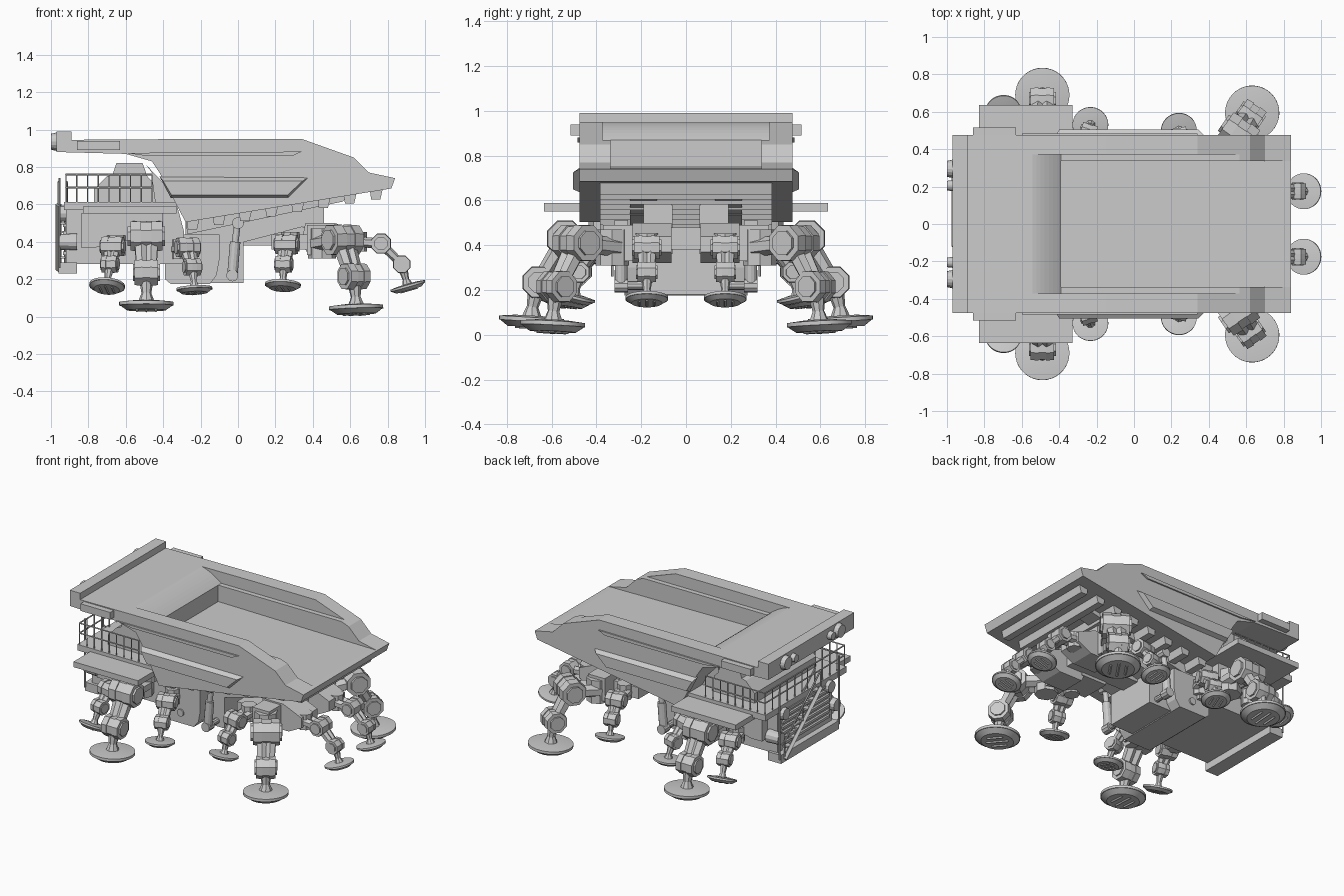
import bpy, bmesh, math
from mathutils import Vector, Matrix

if "Cube" in bpy.data.objects:
    bpy.data.objects.remove(bpy.data.objects["Cube"])

V = Vector

def finish(name, bm, mirror=False, smooth=0):
    bmesh.ops.recalc_face_normals(bm, faces=bm.faces)
    me = bpy.data.meshes.new(name)
    bm.to_mesh(me)
    bm.free()
    ob = bpy.data.objects.new(name, me)
    bpy.context.collection.objects.link(ob)
    bpy.ops.object.select_all(action='DESELECT')
    ob.select_set(True)
    bpy.context.view_layer.objects.active = ob
    if smooth:
        bpy.ops.object.shade_smooth_by_angle(angle=math.radians(smooth))
    if mirror:
        m = ob.modifiers.new("mirror", 'MIRROR')
        m.use_axis = (False, True, False)
    return ob

def prism(bm, pts, y0, y1, inset=None):
    """Extrude an xz profile along y; an inset profile makes the far side smaller."""
    a = [bm.verts.new((x, y0, z)) for x, z in pts]
    b = [bm.verts.new((x, y1, z)) for x, z in (inset or pts)]
    n = len(pts)
    bm.faces.new(a)
    bm.faces.new(b[::-1])
    for i in range(n):
        bm.faces.new((a[i], b[i], b[(i + 1) % n], a[(i + 1) % n]))

def box(bm, x0, x1, y0, y1, z0, z1):
    prism(bm, [(x0, z0), (x1, z0), (x1, z1), (x0, z1)], y0, y1)

def rod(bm, a, b, r1, r2=None, seg=8, spin=0.0):
    a, b = V(a), V(b)
    d = b - a
    mat = Matrix.Translation((a + b) / 2) @ d.to_track_quat('Z', 'Y').to_matrix().to_4x4() @ Matrix.Rotation(spin, 4, 'Z')
    bmesh.ops.create_cone(bm, cap_ends=True, segments=seg, radius1=r1,
                          radius2=r1 if r2 is None else r2, depth=d.length, matrix=mat)

def make(name, build, *args, **kw):
    bm = bmesh.new()
    build(bm, *args, **kw)
    return finish(name, bm)

# Dump bed: solid profile, hollowed by a flat-floored well with a rounded front shelf and side ledges
bed = make("dump_bed", prism,
           [(-.97, .88), (-.97, .99), (-.89, .99), (-.89, .945), (-.15, .95), (.34, .95), (.62, .85),
            (.70, .77), (.84, .74), (.82, .685), (-.28, .505), (-.42, .77), (-.46, .83), (-.60, .87)], -.475, .475)
curve = [(-.565 + .175 * u / 8, .95 - .08 * (u / 8) ** 1.7) for u in range(8, -1, -1)]
well = make("bed_well_cutter", prism,
            [(-.39, .755)] + curve + [(-.565, 1.1), (.95, 1.1), (.95, .735), (.80, .742)], -.338, .338)
ledge = make("bed_ledge_cutter", prism,
             [(.95, .87)] + curve + [(-.565, 1.1), (.95, 1.1)], -.372, .372)
for cutter in (well, ledge):
    m = bed.modifiers.new("cut", 'BOOLEAN')
    m.object, m.operation, m.solver = cutter, 'DIFFERENCE', 'EXACT'
    bpy.context.view_layer.objects.active = bed
    bpy.ops.object.modifier_apply(modifier=m.name)
    bpy.data.objects.remove(cutter)

# Bed side details: lip, trapezoid bulge, canopy side boxes
bm = bmesh.new()
prism(bm, [(-.60, .875), (.34, .882), (.29, .858), (-.48, .858)], .47, .485)
prism(bm, [(-.42, .75), (.38, .745), (.27, .635), (-.36, .635)], .47, .505,
      [(-.40, .725), (.345, .725), (.265, .65), (-.355, .65)])
box(bm, -.86, -.63, .47, .515, .89, .94)
finish("bed_side_panels", bm, True)

# Ribs below the bed, following its slope, and the two long beams
def floor_z(x):
    return .505 + (x + .28) * .18 / 1.10
bm = bmesh.new()
for i in range(8):
    x = -.24 + i * .14
    w, d = .035, .045
    prism(bm, [(x - w, floor_z(x - w) + .01), (x + w, floor_z(x + w) + .01),
               (x + w * .6, floor_z(x) - d), (x - w * .8, floor_z(x) - d)], -.385, .385)
for y in (-.25, .13):
    prism(bm, [(-.28, .51), (.60, .655), (.56, .615), (-.27, .44)], y, y + .12)
finish("bed_underside_ribs", bm)

# Canopy lamps
bm = bmesh.new()
for y, r in ((.295, .05), (.205, .03)):
    rod(bm, (-.965, y, .935), (-1.0, y, .935), r, r * .85, 16)
finish("canopy_lamps", bm, True)

# Front body, deck and platform
bm = bmesh.new()
prism(bm, [(-.87, .28), (-.87, .60), (-.33, .61), (-.29, .46), (-.29, .28)], -.30, .30)
prism(bm, [(-.84, .37), (-.84, .55), (-.40, .55), (-.40, .45), (-.76, .37)], -.36, .36)
finish("front_body", bm)
bm = bmesh.new()
box(bm, -.83, -.33, -.635, .635, .55, .588)
box(bm, -.93, -.33, -.45, .45, .57, .612)
finish("side_deck", bm)

# Cab
bm = bmesh.new()
prism(bm, [(-.77, .61), (-.77, .68), (-.70, .75), (-.67, .76), (-.65, .82), (-.51, .82), (-.485, .75),
           (-.455, .72), (-.44, .61)], -.34, .34)
prism(bm, [(-.46, .77), (-.495, .815), (-.30, .61), (-.33, .60), (-.46, .60)], -.30, .30)
finish("cab", bm)

# Railings
bm = bmesh.new()
for i in range(9):
    x = -.92 + i * .0575
    rod(bm, (x, .44, .60), (x, .44, .76), .004, seg=6)
for i in range(6):
    rod(bm, (-.92, .03 + i * .082, .60), (-.92, .03 + i * .082, .76), .004, seg=6)
for z in (.69, .76):
    rod(bm, (-.92, .44, z), (-.46, .44, z), .005, seg=6)
    rod(bm, (-.92, 0, z), (-.92, .44, z), .005, seg=6)
finish("deck_railing", bm, True)

# Grille, bumper and lamps on the nose
bm = bmesh.new()
box(bm, -.92, -.86, -.30, .30, .28, .60)
for i in range(7):
    box(bm, -.935, -.91, -.26, .26, .33 + i * .037, .347 + i * .037)
box(bm, -.96, -.86, -.32, .32, .23, .29)
finish("grille_and_bumper", bm)
bm = bmesh.new()
for z, y in ((.55, .25), (.40, .31)):
    rod(bm, (-.86, y, z), (-.955, y, z), .045, .04, 12)
rod(bm, (-.955, .33, .26), (-.955, .33, .74), .006, seg=6)
finish("nose_lamps", bm, True)

# Diagonal stairs across the nose
bm = bmesh.new()
for x in (-.96, -.915):
    rod(bm, (x, .28, .25), (x, -.12, .60), .016, seg=4)
    rod(bm, (x, .28, .37), (x, -.12, .72), .006, seg=6)
    for t in (0, .5, 1):
        rod(bm, (x, .28 - .4 * t, .25 + .35 * t), (x, .28 - .4 * t, .37 + .35 * t), .005, seg=6)
for i in range(8):
    y, z = .27 - i * .052, .27 + i * .0455
    box(bm, -.96, -.915, y - .022, y + .022, z - .006, z + .006)
finish("front_stairs", bm)

# Chassis: middle box, spine, rear hub
bm = bmesh.new()
prism(bm, [(-.39, .44), (-.39, .20), (-.36, .175), (-.15, .175), (-.115, .22), (-.10, .30), (-.10, .44)], -.275, .275)
box(bm, -.20, .03, -.19, .19, .18, .48)
finish("middle_chassis", bm)
bm = bmesh.new()
prism(bm, [(-.28, .43), (-.28, .51), (.46, .62), (.46, .51), (.0, .39)], .065, .19)
prism(bm, [(.36, .50), (.34, .40), (.38, .32), (.56, .32), (.66, .37), (.66, .44), (.52, .50)], .065, .24)
box(bm, -.1, .50, 0, .07, .38, .48)
box(bm, .37, .50, .20, .37, .33, .49)
box(bm, .40, .46, .06, .19, .48, .58)
box(bm, .18, .38, .06, .27, .36, .44)
finish("rear_chassis", bm, True)

# Hoist cylinders
bm = bmesh.new()
rod(bm, (-.03, .29, .22), (-.015, .29, .40), .028, seg=12)
rod(bm, (-.015, .29, .40), (.0, .29, .52), .018, seg=12)
for x, z in ((-.03, .22), (.0, .50)):
    rod(bm, (x, .26, z), (x, .32, z), .032, seg=10)
rod(bm, (-.25, .27, .25), (-.25, .285, .25), .025, seg=12)
rod(bm, (-.03, .18, .22), (-.03, .27, .22), .02, seg=10)
finish("hoist_cylinders", bm, True)

def joint(bm, c, ax, r, w):
    c = V(c)
    s = math.pi / 8
    rod(bm, c - ax * w * .5, c + ax * w * .5, r * .65, seg=8, spin=s)
    rod(bm, c - ax * w * .22, c + ax * w * .22, r * .92, seg=8, spin=s)
    for k in (-1, 1):
        rod(bm, c + ax * w * .14 * k, c + ax * w * .43 * k, r, r * .95, 8, s)

def leg(name, hip, knee, ankle, foot, s, tilt):
    """hip > knee > ankle > foot chain on the +y side; s is overall size, tilt kicks the foot up outward."""
    bm = bmesh.new()
    hip, knee, ankle, foot = map(V, (hip, knee, ankle, foot))
    out = (foot - hip)
    out.z = 0
    out.normalize()
    ax = V((-out.y, out.x, 0))
    rod(bm, hip - V((0, 0, .08 * s)), hip + V((0, 0, .08 * s)), .075 * s, seg=8)
    for k in (-1, 1):
        rod(bm, hip + ax * .04 * s * k, knee + ax * .04 * s * k, .042 * s, seg=6)
        rod(bm, knee + ax * .03 * s * k, ankle + ax * .024 * s * k, .040 * s, .032 * s, 6)
    joint(bm, knee, ax, .088 * s, .20 * s)
    joint(bm, ankle, ax, .076 * s, .145 * s)
    n = V((0, 0, 1)) * math.cos(tilt) - out * math.sin(tilt)
    top = foot + n * .02 * s
    rod(bm, ankle, top + n * .03 * s, .045 * s, .025 * s, 8)
    rod(bm, top + n * .04 * s, top - n * .01 * s, .025 * s, .045 * s, 8)
    # foot disc: crown, rim, tapered sole and tread bars
    R = .145 * s
    rod(bm, foot + n * .01 * s, foot + n * .018 * s, R, R * .5, 36)
    rod(bm, foot - n * .008 * s, foot + n * .01 * s, R, R, 36)
    rod(bm, foot - n * .034 * s, foot - n * .008 * s, R * .72, R * .97, 36)
    for k in (-1, 0, 1):
        p = foot - n * .034 * s + ax * k * R * .35
        d = n.cross(ax).normalized() * R * (.5 if k == 0 else .35)
        rod(bm, p - d, p + d, .008 * s, seg=4)
    finish(name, bm, True, 32)

# Large legs and small legs
leg("front_large_leg", (-.49, .36, .43), (-.49, .54, .43), (-.49, .66, .235), (-.49, .69, .068), 1, .06)
leg("rear_large_leg", (.45, .33, .39), (.56, .485, .41), (.62, .578, .215), (.632, .595, .048), 1, .06)
leg("nose_small_leg", (-.65, .36, .38), (-.67, .47, .375), (-.685, .55, .28), (-.70, .60, .165), .66, .42)
leg("middle_small_leg", (-.31, .28, .36), (-.27, .40, .37), (-.245, .49, .265), (-.233, .53, .148), .66, .15)
leg("rear_side_small_leg", (.28, .28, .40), (.26, .40, .385), (.245, .47, .28), (.24, .50, .17), .66, .25)
leg("tail_small_leg", (.64, .175, .40), (.765, .175, .39), (.875, .175, .28), (.908, .175, .163), .66, .28)
